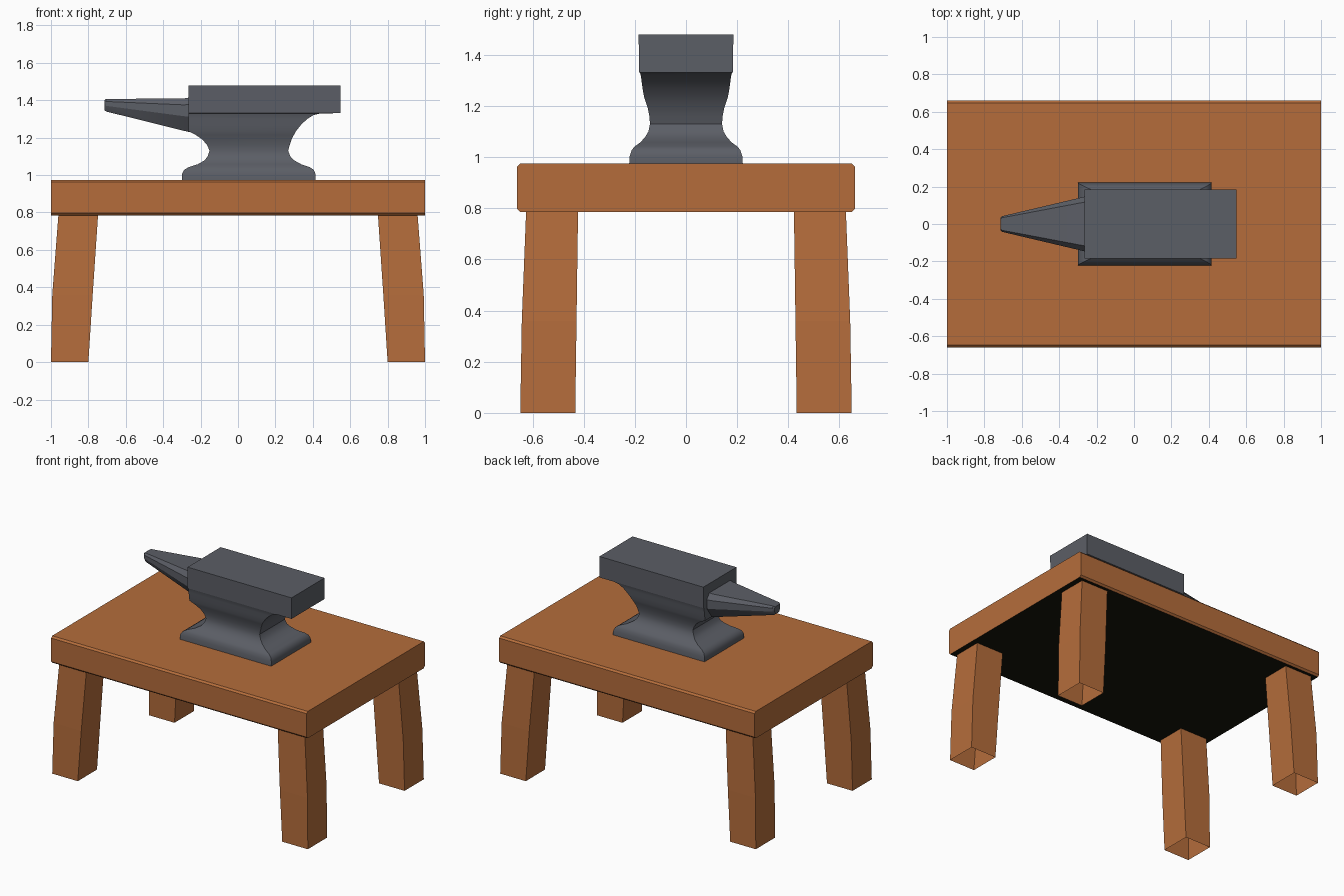
import bpy, bmesh, math

if "Cube" in bpy.data.objects:
    bpy.data.objects.remove(bpy.data.objects["Cube"])


def material(name, rgb):
    m = bpy.data.materials.new(name)
    m.diffuse_color = (*rgb, 1)
    m.use_nodes = True
    m.node_tree.nodes["Principled BSDF"].inputs["Base Color"].default_value = m.diffuse_color
    return m


WOOD = material("orange wood", (0.46, 0.152, 0.044))
DARK = material("dark underside", (0.007, 0.007, 0.003))
IRON = material("grey iron", (0.105, 0.112, 0.132))


def loft(name, rings, mats, cap_start=True, cap_end=True, smooth=None):
    """Skin a list of equal-length point rings into an object."""
    bm = bmesh.new()
    vs = [[bm.verts.new(p) for p in r] for r in rings]
    n = len(rings[0])
    for a, b in zip(vs, vs[1:]):
        for i in range(n):
            j = (i + 1) % n
            bm.faces.new((a[i], a[j], b[j], b[i]))
    if cap_start:
        bm.faces.new(vs[0][::-1])
    if cap_end:
        bm.faces.new(vs[-1])
    bmesh.ops.recalc_face_normals(bm, faces=bm.faces)
    me = bpy.data.meshes.new(name)
    bm.to_mesh(me)
    bm.free()
    for m in mats:
        me.materials.append(m)
    ob = bpy.data.objects.new(name, me)
    bpy.context.collection.objects.link(ob)
    if smooth:
        bpy.ops.object.select_all(action='DESELECT')
        ob.select_set(True)
        bpy.context.view_layer.objects.active = ob
        bpy.ops.object.shade_smooth_by_angle(angle=math.radians(smooth))
    return ob


def rect(x0, x1, y0, y1, z):
    return [(x0, y0, z), (x1, y0, z), (x1, y1, z), (x0, y1, z)]


# table top: slab with softened long edges and a dark underside
W, Z0, Z1, B = 0.66, 0.785, 0.975, 0.012
section = [(-W + B, Z0), (W - B, Z0), (W, Z0 + B), (W, Z1 - B),
           (W - B, Z1), (-W + B, Z1), (-W, Z1 - B), (-W, Z0 + B)]
top = loft("table_top", [[(x, y, z) for y, z in section] for x in (-1, 1)], [WOOD, DARK])
for p in top.data.polygons:
    p.material_index = 1 if p.normal.z < -0.9 else 0

# legs: slightly bent, splayed outward, open at the foot
leg_rings = [(0.0, 0.80, 1.0, 0.433, 0.648), (0.36, 0.777, 0.993, 0.428, 0.642),
             (0.79, 0.748, 0.96, 0.422, 0.625)]
for sx, xn in ((-1, "left"), (1, "right")):
    for sy, yn in ((-1, "front"), (1, "back")):
        loft(f"{yn}_{xn}_leg",
             [rect(sx * a, sx * b, sy * c, sy * d, z) for z, a, b, c, d in leg_rings],
             [WOOD], cap_start=False)

# anvil body: (z, left x, right x, half depth) from foot to face
body = [(0.975, -0.30, 0.415, 0.222), (1.005, -0.30, 0.415, 0.220),
        (1.028, -0.288, 0.405, 0.212), (1.042, -0.265, 0.385, 0.200),
        (1.058, -0.215, 0.338, 0.178), (1.078, -0.180, 0.302, 0.160),
        (1.10, -0.162, 0.280, 0.147), (1.13, -0.152, 0.268, 0.141),
        (1.16, -0.165, 0.276, 0.143), (1.19, -0.190, 0.286, 0.149),
        (1.215, -0.227, 0.299, 0.157), (1.235, -0.265, 0.310, 0.164),
        (1.27, -0.265, 0.338, 0.170), (1.30, -0.265, 0.370, 0.174),
        (1.32, -0.265, 0.402, 0.177), (1.33, -0.265, 0.440, 0.180),
        (1.331, -0.265, 0.548, 0.184), (1.48, -0.265, 0.548, 0.185)]
loft("anvil_body", [rect(a, b, -h, h, z) for z, a, b, h in body], [IRON], smooth=35)

# anvil horn: chamfered section tapering to a blunt tip
shape = [(-0.8, 1), (0.8, 1), (1, 0.8), (1, 0.45), (0.6, 0), (-0.6, 0), (-1, 0.45), (-1, 0.8)]
horn = [(-0.25, 0.150, 1.228, 1.416), (-0.29, 0.140, 1.237, 1.410),
        (-0.705, 0.042, 1.340, 1.407), (-0.715, 0.032, 1.347, 1.400)]
loft("anvil_horn", [[(x, u * h, z0 + v * (z1 - z0)) for u, v in shape]
                    for x, h, z0, z1 in horn], [IRON], smooth=30)
